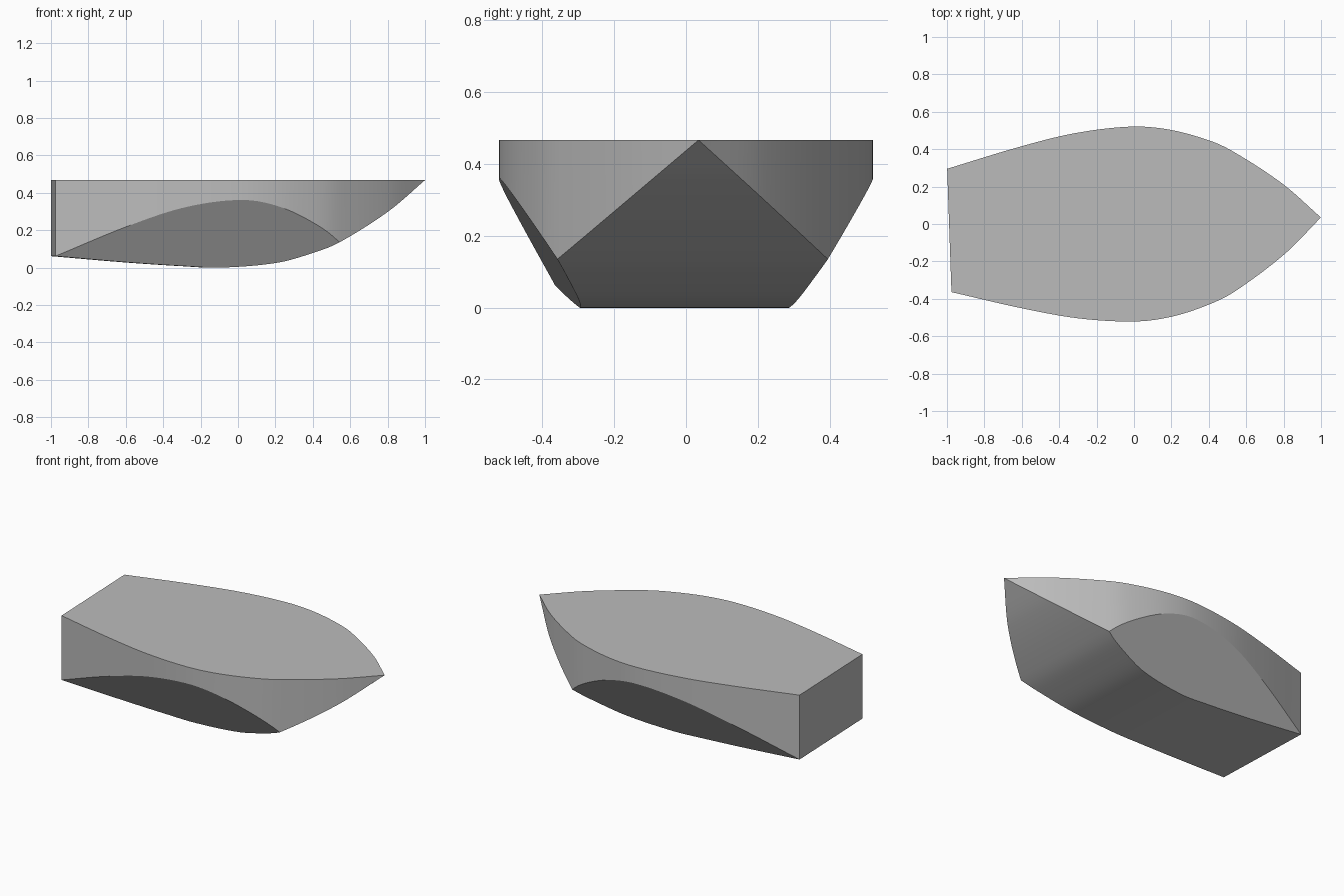
import bpy, bmesh, math
from mathutils import Matrix

cube = bpy.data.objects.get("Cube")
if cube:
    bpy.data.objects.remove(cube, do_unlink=True)

# Half beam and keel height along the length of the hull
BEAM = [(-.988, .33), (-.6, .433), (-.3, .496), (0, .521), (.2, .499),
        (.4, .439), (.53, .377), (.8, .188), (1, 0)]
KEEL = [(-.988, .061), (-.6, .028), (-.3, .008), (-.1, 0), (.2, .026),
        (.4, .082), (.53, .135), (.8, .302), (1, .467)]
DECK = .467
BILGE_BASE, BILGE_SLOPE = .291, .636
YAW = math.radians(2)


def curve(points, x):
    """Smooth cubic through the points."""
    def slope(i):
        a, b = points[max(i - 1, 0)], points[min(i + 1, len(points) - 1)]
        return (b[1] - a[1]) / (b[0] - a[0])
    i = max(j for j in range(len(points) - 1) if points[j][0] <= x + 1e-9)
    (x0, y0), (x1, y1) = points[i], points[i + 1]
    h = x1 - x0
    t = (x - x0) / h
    return ((1 + 2 * t) * (1 - t) ** 2 * y0 + t * (1 - t) ** 2 * h * slope(i)
            + t * t * (3 - 2 * t) * y1 + t * t * (t - 1) * h * slope(i + 1))


# Stations from transom to bow, with one exactly where the bilge flat ends
stations = []
for start, end, count in ((-.988, .53, 48), (.53, 1, 24)):
    stations += [start + (end - start) * i / count for i in range(count)]
stations.append(1)

# Cross-sections: deck edge, upper chine, lower chine, mirrored
bm = bmesh.new()
rings = []
for x in stations:
    beam, keel = curve(BEAM, x), curve(KEEL, x)
    chine = min(DECK, max(keel, (beam - BILGE_BASE) / BILGE_SLOPE))
    floor = min(beam, BILGE_BASE + BILGE_SLOPE * keel)
    if x >= .53:
        chine, floor = keel, beam
    half = [(beam, DECK), (beam, chine), (floor, keel)]
    section = half + [(-y, z) for y, z in reversed(half)]
    rings.append([bm.verts.new((x, y, z)) for y, z in section])

# Skin the sides, bilges and bottom, then close deck and transom
for a, b in zip(rings, rings[1:]):
    for i in range(5):
        bm.faces.new((a[i], a[i + 1], b[i + 1], b[i]))
bm.faces.new([r[0] for r in rings] + [r[5] for r in reversed(rings)])
bm.faces.new(rings[0])
bmesh.ops.remove_doubles(bm, verts=bm.verts, dist=.0005)
bmesh.ops.recalc_face_normals(bm, faces=bm.faces)
bm.transform(Matrix.Rotation(YAW, 4, 'Z'))

mesh = bpy.data.meshes.new("boat_hull")
bm.to_mesh(mesh)
bm.free()
hull = bpy.data.objects.new("boat_hull", mesh)
bpy.context.collection.objects.link(hull)

# Plain grey finish
grey = bpy.data.materials.new("plain_grey")
grey.use_nodes = True
colour = (.5, .5, .5, 1)
grey.diffuse_color = colour
grey.node_tree.nodes["Principled BSDF"].inputs["Base Color"].default_value = colour
mesh.materials.append(grey)

bpy.ops.object.select_all(action='DESELECT')
hull.select_set(True)
bpy.context.view_layer.objects.active = hull
bpy.ops.object.shade_smooth_by_angle(angle=math.radians(15))
